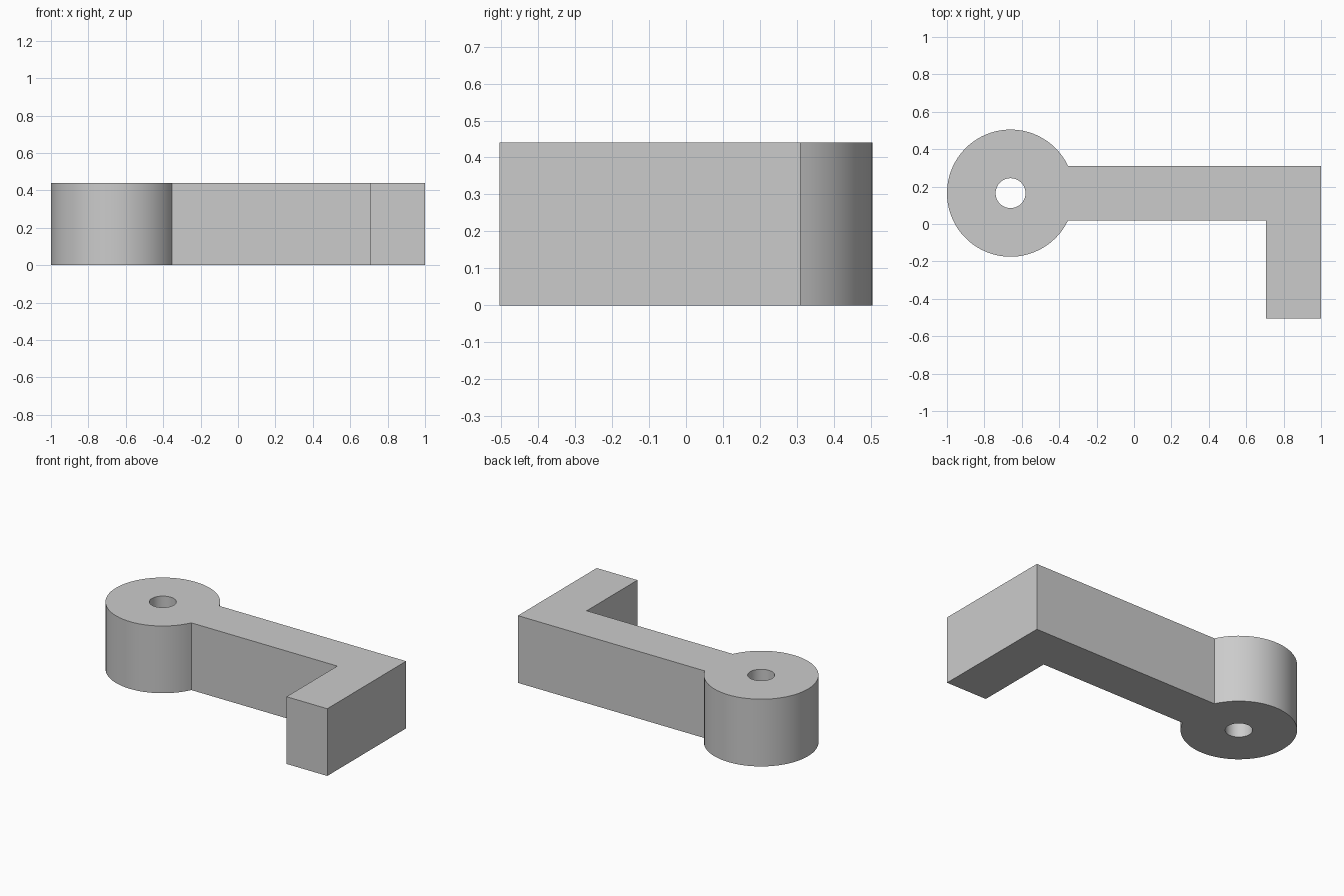
import bpy
import bmesh
from math import asin, cos, sin, pi, radians
from mathutils import Vector

cube = bpy.data.objects.get("Cube")
if cube:
    bpy.data.objects.remove(cube, do_unlink=True)

HEIGHT = 0.44
CENTRE = Vector((-0.66, 0.165, 0))
RADIUS, BORE = 0.34, 0.08
HALF_ARM = 0.145
THICK = 0.295


def arc(radius, start, end, steps):
    """Points on a circle about the boss centre, both ends included."""
    angles = [start + (end - start) * i / steps for i in range(steps + 1)]
    return [CENTRE + Vector((cos(a), sin(a), 0)) * radius for a in angles]


def add_loop(bm, points):
    verts = [bm.verts.new(p) for p in points]
    return [bm.edges.new((v, verts[i - 1])) for i, v in enumerate(verts)]


# Outline: round boss, straight arm and turned end
join = asin(HALF_ARM / RADIUS)
back, front = CENTRE.y + HALF_ARM, CENTRE.y - HALF_ARM
outline = arc(RADIUS, join, 2 * pi - join, 64)
outline += [Vector(p) for p in (
    (1 - THICK, front, 0), (1 - THICK, -0.505, 0),
    (1, -0.505, 0), (1, back, 0))]

# Fill the outline around the bore, then raise it to full height
bm = bmesh.new()
edges = add_loop(bm, outline) + add_loop(bm, arc(BORE, 0, 2 * pi, 48)[:-1])
bmesh.ops.triangle_fill(bm, use_beauty=True, edges=edges, normal=(0, 0, 1))
raised = bmesh.ops.extrude_face_region(bm, geom=bm.faces[:], use_keep_orig=True)
top = [g for g in raised["geom"] if isinstance(g, bmesh.types.BMVert)]
bmesh.ops.translate(bm, verts=top, vec=(0, 0, HEIGHT))
bmesh.ops.recalc_face_normals(bm, faces=bm.faces[:])

mesh = bpy.data.meshes.new("crank_arm")
bm.to_mesh(mesh)
bm.free()
arm = bpy.data.objects.new("crank_arm", mesh)
bpy.context.collection.objects.link(arm)

# Plain grey
grey = bpy.data.materials.new("plain_grey")
grey.use_nodes = True
colour = (0.6, 0.6, 0.6, 1)
grey.diffuse_color = colour
grey.node_tree.nodes["Principled BSDF"].inputs["Base Color"].default_value = colour
mesh.materials.append(grey)

# Smooth round walls, sharp corners
bpy.ops.object.select_all(action="DESELECT")
arm.select_set(True)
bpy.context.view_layer.objects.active = arm
bpy.ops.object.shade_smooth_by_angle(angle=radians(30))
